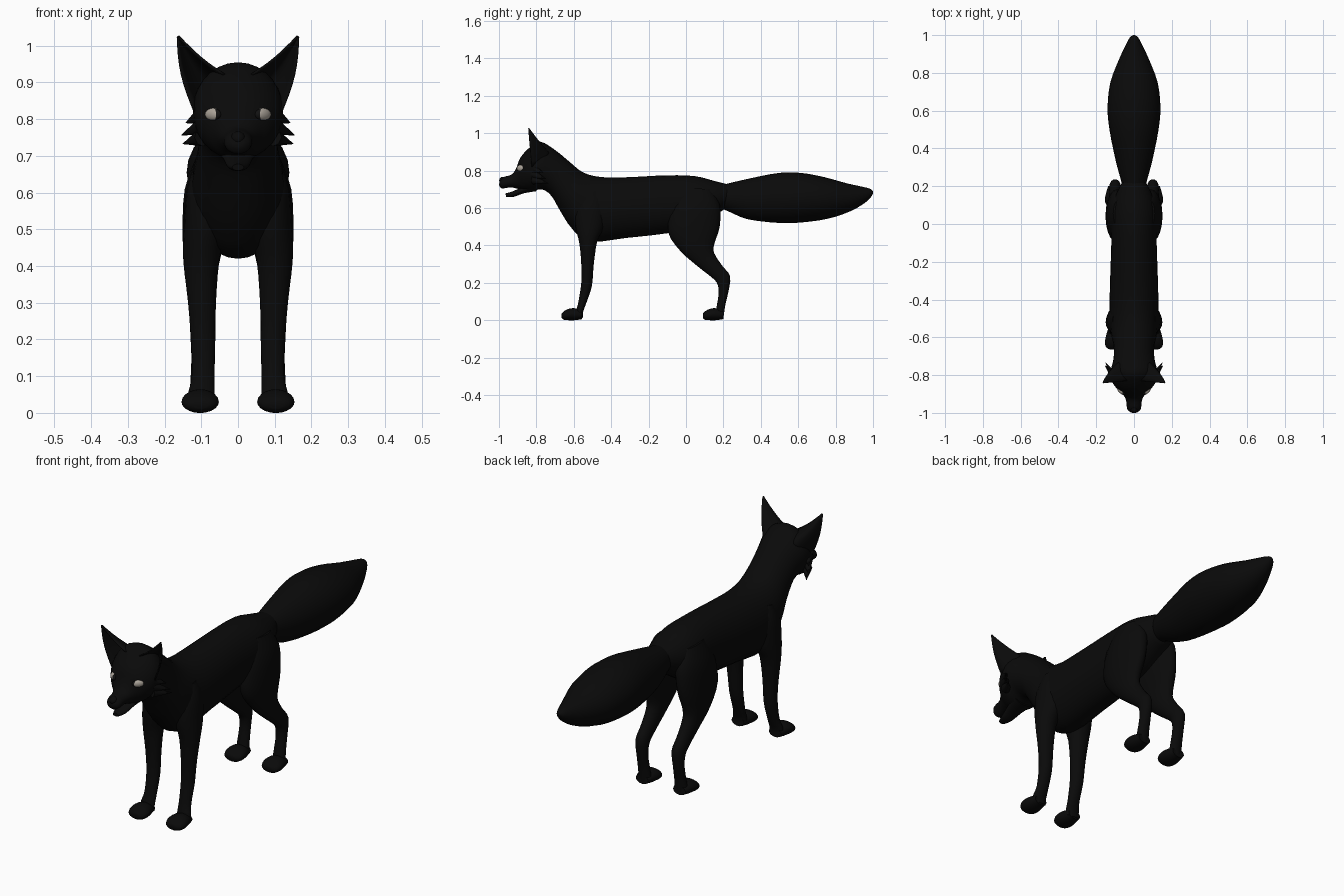
import bpy, bmesh, math
from mathutils import Vector, Matrix
from mathutils.bvhtree import BVHTree

default = bpy.data.objects.get("Cube")
if default:
    bpy.data.objects.remove(default, do_unlink=True)


def material(name, rgb):
    mat = bpy.data.materials.new(name)
    mat.use_nodes = True
    colour = (*rgb, 1)
    mat.diffuse_color = colour
    mat.node_tree.nodes["Principled BSDF"].inputs["Base Color"].default_value = colour
    return mat


fur = material("black fur", (.003, .003, .003))
eye_white = material("pale eye", (.42, .38, .33))
pupil = material("dark pupil", (.006, .006, .006))


def finish(name, bm, mats, mirror=False, thickness=0):
    """Turn a bmesh into a smooth object, optionally mirrored or thickened."""
    bmesh.ops.recalc_face_normals(bm, faces=bm.faces)
    mesh = bpy.data.meshes.new(name)
    bm.to_mesh(mesh)
    bm.free()
    obj = bpy.data.objects.new(name, mesh)
    bpy.context.collection.objects.link(obj)
    for mat in mats:
        mesh.materials.append(mat)
    if thickness:
        shell = obj.modifiers.new("Thickness", 'SOLIDIFY')
        shell.thickness = thickness
        shell.offset = 0
    if mirror:
        obj.modifiers.new("Mirror", 'MIRROR')
    bpy.ops.object.select_all(action='DESELECT')
    obj.select_set(True)
    bpy.context.view_layer.objects.active = obj
    bpy.ops.object.shade_smooth_by_angle(angle=math.radians(50))
    return obj


def spline(rows, steps):
    """Catmull-Rom interpolation through rows of numbers."""
    rows = [Vector(r) for r in rows]
    result = []
    for i in range(len(rows) - 1):
        a, b = rows[max(i - 1, 0)], rows[i]
        c, d = rows[i + 1], rows[min(i + 2, len(rows) - 1)]
        for k in range(steps):
            t = k / steps
            result.append((b * 2 + (c - a) * t + (a * 2 - b * 5 + c * 4 - d) * t ** 2
                           + (b * 3 - a - c * 3 + d) * t ** 3) / 2)
    return result + [rows[-1]]


def loft(name, sections, mirror=False, sides=20, steps=3):
    """Each section: y, z of one rim, y, z of the opposite rim, half width, centre x."""
    bm = bmesh.new()
    rings = []
    for ya, za, yb, zb, half, cx in spline(sections, steps):
        a, b = Vector((cx, ya, za)), Vector((cx, yb, zb))
        ring = []
        for i in range(sides):
            ang = math.tau * i / sides
            p = (a + b) / 2 + (a - b) / 2 * math.cos(ang)
            p.x += half * math.sin(ang)
            ring.append(bm.verts.new(p))
        rings.append(ring)
    for r, s in zip(rings, rings[1:]):
        for i in range(sides):
            j = (i + 1) % sides
            bm.faces.new((r[i], r[j], s[j], s[i]))
    bm.faces.new(rings[0])
    bm.faces.new(rings[-1])
    return finish(name, bm, [fur], mirror)


def centred(rows):
    return [(*r, 0) for r in rows]


# Head, neck and torso in one skin
body = loft("head_and_body", centred([
    (-.995, .745, -1.0, .725, .016),
    (-.975, .766, -.985, .705, .036),
    (-.93, .78, -.935, .71, .042),
    (-.905, .82, -.89, .70, .062),
    (-.885, .87, -.86, .69, .09),
    (-.84, .92, -.82, .69, .118),
    (-.78, .955, -.77, .70, .122),
    (-.70, .91, -.72, .665, .108),
    (-.62, .845, -.67, .58, .108),
    (-.55, .79, -.61, .49, .122),
    (-.45, .765, -.52, .42, .13),
    (-.3, .765, -.32, .44, .127),
    (-.1, .775, -.1, .465, .12),
    (.05, .77, .05, .5, .12),
    (.15, .745, .14, .55, .10),
    (.23, .725, .2, .59, .065)]), sides=28)

loft("lower_jaw", centred([
    (-.965, .678, -.962, .66, .016),
    (-.93, .688, -.92, .66, .03),
    (-.87, .715, -.87, .678, .042),
    (-.8, .75, -.8, .69, .06)]))

# Bushy tail
loft("tail", centred([
    (.15, .71, .15, .61, .05),
    (.22, .73, .22, .585, .066),
    (.35, .76, .33, .54, .098),
    (.5, .788, .5, .52, .13),
    (.62, .787, .62, .523, .14),
    (.74, .765, .76, .543, .125),
    (.86, .732, .88, .583, .08),
    (.96, .71, .96, .63, .038),
    (.99, .7, .99, .66, .02),
    (1.0, .688, 1.0, .68, .005)]), sides=24)

# Legs, from the shoulder or hip down to the ankle
loft("front_leg", [
    (-.55, .68, -.47, .69, .03, .085),
    (-.59, .6, -.43, .62, .054, .085),
    (-.59, .5, -.44, .5, .058, .09),
    (-.57, .41, -.475, .42, .049, .1),
    (-.56, .3, -.493, .3, .038, .098),
    (-.56, .2, -.503, .185, .033, .095),
    (-.575, .1, -.53, .1, .031, .095),
    (-.585, .06, -.55, .045, .036, .1),
    (-.59, .03, -.55, .012, .035, .1)], mirror=True)

loft("hind_leg", [
    (-.02, .71, .13, .70, .03, .08),
    (-.08, .6, .18, .62, .06, .085),
    (-.095, .47, .18, .5, .058, .093),
    (-.03, .37, .152, .41, .045, .1),
    (.06, .29, .15, .36, .036, .1),
    (.13, .235, .195, .29, .031, .1),
    (.165, .2, .236, .235, .03, .1),
    (.175, .15, .226, .15, .027, .1),
    (.165, .08, .21, .08, .03, .1),
    (.155, .03, .2, .012, .034, .1)], mirror=True)

# Paws share one shape
for name, toe in (("front_paw", -.665), ("hind_paw", .09)):
    loft(name, [(toe + back, top, toe + back, low, half, .103)
                for back, top, low, half in (
                    (0, .035, .012, .022), (.01, .046, .003, .042),
                    (.035, .06, 0, .051), (.07, .064, 0, .046),
                    (.11, .05, .006, .034))], mirror=True)

# Cupped ears: an arc round the back of the ear, tapering to the tip
bm = bmesh.new()
inner, back, outer = Vector((.035, -.83, .92)), Vector((.07, -.63, .9)), Vector((.118, -.825, .82))
tip = Vector((.165, -.843, 1.028))
rows, cols = 8, 12
grid = []
for r in range(rows + 1):
    t = r / rows
    line = []
    for c in range(cols + 1):
        u = c / cols
        base = inner * (1 - u) ** 2 + back * 2 * u * (1 - u) + outer * u ** 2
        p = base.lerp(tip, t * .98)
        p.x += .012 * math.sin(math.pi * t) * u
        p.z -= .008 * math.sin(math.pi * t) * (1 - u)
        line.append(bm.verts.new(p))
    grid.append(line)
for low, high in zip(grid, grid[1:]):
    for c in range(cols):
        bm.faces.new((low[c], low[c + 1], high[c + 1], high[c]))
finish("ear", bm, [fur], mirror=True, thickness=.006)

# Pointed cheek tufts
bm = bmesh.new()
for root_z, end in ((.81, (.142, -.765, .79)), (.78, (.153, -.75, .757)), (.75, (.15, -.735, .733))):
    root, end = Vector((.098, -.815, root_z)), Vector(end)
    axis = end - root
    place = (Matrix.Translation((root + end) / 2)
             @ axis.to_track_quat('Z', 'Y').to_matrix().to_4x4())
    bmesh.ops.create_cone(bm, cap_ends=True, segments=8, radius1=.024, radius2=.001,
                          depth=axis.length, matrix=place)
finish("cheek_tuft", bm, [fur], mirror=True)

# Nose pad
bm = bmesh.new()
bmesh.ops.create_uvsphere(bm, u_segments=16, v_segments=10, radius=.02,
                          matrix=Matrix.Translation((0, -.979, .747)))
finish("nose", bm, [fur])

# Eyes set on the surface of the face, dark towards the nose
skin = BVHTree.FromPolygons([v.co for v in body.data.vertices],
                            [p.vertices for p in body.data.polygons])
spot = skin.ray_cast(Vector((.068, -2, .813)), Vector((0, 1, 0)))[0]
bm = bmesh.new()
place = (Matrix.Translation(spot + Vector((0, .003, 0))) @ Matrix.Rotation(math.radians(42), 4, 'Z')
         @ Matrix.Diagonal((.027, .012, .017, 1)))
bmesh.ops.create_uvsphere(bm, u_segments=24, v_segments=14, radius=1, matrix=place)
for face in bm.faces:
    face.material_index = int(face.calc_center_median().x < spot.x - .007)
finish("eye", bm, [eye_white, pupil], mirror=True)
